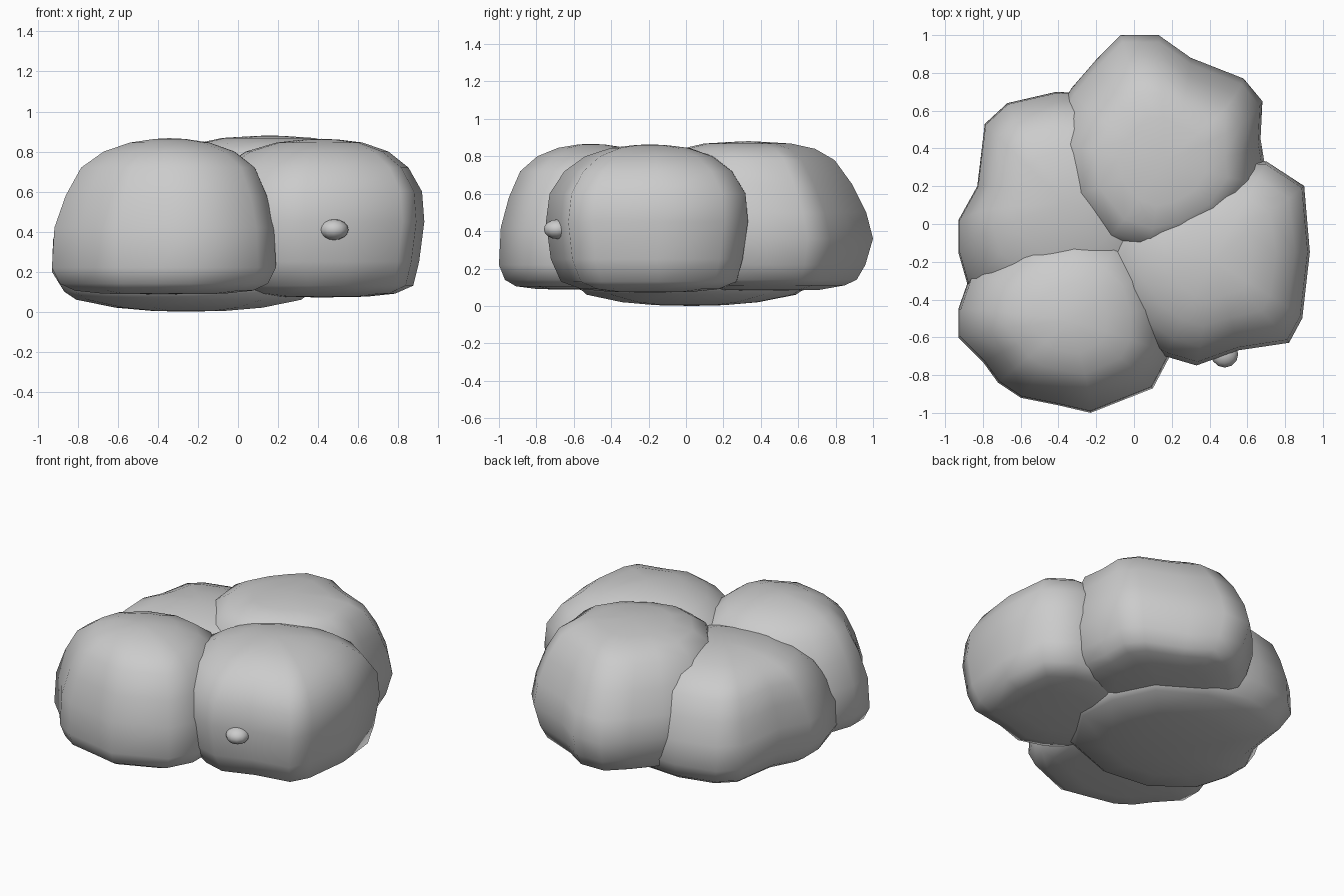
import bpy, bmesh, math


def finish(name, bm):
    bmesh.ops.recalc_face_normals(bm, faces=bm.faces)
    for f in bm.faces:
        f.smooth = True
    mesh = bpy.data.meshes.new(name)
    bm.to_mesh(mesh)
    bm.free()
    obj = bpy.data.objects.new(name, mesh)
    bpy.context.collection.objects.link(obj)
    return obj


def boulder(name, centre, outline, profile, lean=(0, 0), foot=(0, 0)):
    """Loft a top-view outline through (height, scale) rings.
    The centre drifts by lean towards the top and by foot towards the bottom."""
    bm = bmesh.new()
    cx, cy = centre
    z0, z1 = profile[0][0], profile[-1][0]
    n = len(outline)
    mean = sum(math.hypot(x - cx, y - cy) for x, y in outline) / n
    rings = []
    for z, s in profile:
        t = max(0, (z - 0.4) / (z1 - 0.4))
        b = max(0, (0.2 - z) / 0.2)
        ox = cx + lean[0] * t + foot[0] * b
        oy = cy + lean[1] * t + foot[1] * b
        ring = []
        for x, y in outline:
            dx, dy = x - cx, y - cy
            # rounder rings close to the top and bottom
            r = math.hypot(dx, dy)
            k = s * (s + (1 - s) * mean / r)
            k = 0.5 * k + 0.5 * s
            ring.append(bm.verts.new((ox + dx * k, oy + dy * k, z)))
        rings.append(ring)
    for a, b in zip(rings, rings[1:]):
        for i in range(n):
            j = (i + 1) % n
            bm.faces.new((a[i], a[j], b[j], b[i]))
    # shallow caps
    for ring, z, d in ((rings[0], z0, -0.004), (rings[-1], z1, 0.004)):
        mx = sum(v.co.x for v in ring) / n
        my = sum(v.co.y for v in ring) / n
        c = bm.verts.new((mx, my, z + d))
        for i in range(n):
            bm.faces.new((ring[i], ring[(i + 1) % n], c))
    return finish(name, bm)


# front left lump
boulder("front_left_lump", (-0.37, -0.53),
        [(-0.93, -0.45), (-0.93, -0.6), (-0.8, -0.73), (-0.72, -0.84), (-0.6, -0.92),
         (-0.4, -0.96), (-0.23, -1.0), (0.1, -0.87), (0.19, -0.7), (0.19, -0.45),
         (0.12, -0.22), (-0.05, -0.03), (-0.33, 0.02), (-0.62, -0.06), (-0.86, -0.25)],
        [(0.09, 0.55), (0.105, 0.8), (0.14, 0.93), (0.22, 1), (0.42, 0.98), (0.58, 0.9),
         (0.72, 0.78), (0.8, 0.59), (0.845, 0.36), (0.863, 0.14)], lean=(0.03, 0.02))

# right lump
boulder("right_lump", (0.41, -0.2),
        [(0.16, -0.7), (0.33, -0.75), (0.55, -0.67), (0.82, -0.63), (0.89, -0.5),
         (0.93, -0.15), (0.9, 0.2), (0.7, 0.33), (0.45, 0.33), (0.15, 0.25),
         (-0.1, 0.08), (-0.2, -0.15), (-0.16, -0.4), (0.0, -0.6)],
        [(0.075, 0.4), (0.09, 0.68), (0.13, 0.87), (0.25, 0.95), (0.45, 1), (0.6, 0.97),
         (0.72, 0.83), (0.8, 0.63), (0.845, 0.38), (0.86, 0.15)],
        lean=(0.01, 0.01), foot=(0.03, 0.03))

# back lump
boulder("back_lump", (0.15, 0.42),
        [(-0.07, 1.0), (0.13, 1.0), (0.3, 0.88), (0.58, 0.77), (0.68, 0.65), (0.67, 0.45),
         (0.7, 0.27), (0.54, 0.04), (0.28, -0.11), (0.05, -0.18), (-0.2, -0.1),
         (-0.42, 0.18), (-0.46, 0.5), (-0.33, 0.72), (-0.2, 0.87)],
        [(0.085, 0.5), (0.11, 0.74), (0.14, 0.85), (0.22, 0.93), (0.36, 1), (0.5, 0.97),
         (0.65, 0.89), (0.78, 0.77), (0.84, 0.61), (0.868, 0.4), (0.877, 0.15)],
        lean=(0.01, -0.09))

# left lump, sitting lower and reaching under the others
boulder("left_lump", (-0.3, 0.05),
        [(-0.41, 0.7), (-0.67, 0.64), (-0.79, 0.53), (-0.83, 0.2), (-0.93, 0.02),
         (-0.93, -0.15), (-0.87, -0.36), (-0.6, -0.56), (-0.25, -0.6), (0.15, -0.45),
         (0.38, -0.1), (0.36, 0.2), (0.22, 0.5), (-0.1, 0.68)],
        [(0.004, 0.28), (0.02, 0.56), (0.06, 0.86), (0.1, 0.94), (0.2, 1), (0.36, 0.99),
         (0.5, 0.9), (0.62, 0.79), (0.7, 0.63), (0.75, 0.42), (0.775, 0.18)],
        lean=(-0.06, 0.06), foot=(0.05, -0.03))

# small pebble stuck on the front
bm = bmesh.new()
bmesh.ops.create_uvsphere(bm, u_segments=12, v_segments=8, radius=1)
for v in bm.verts:
    v.co = (0.48 + v.co.x * 0.072, -0.69 + v.co.y * 0.07, 0.41 + v.co.z * 0.052)
finish("front_pebble", bm)
